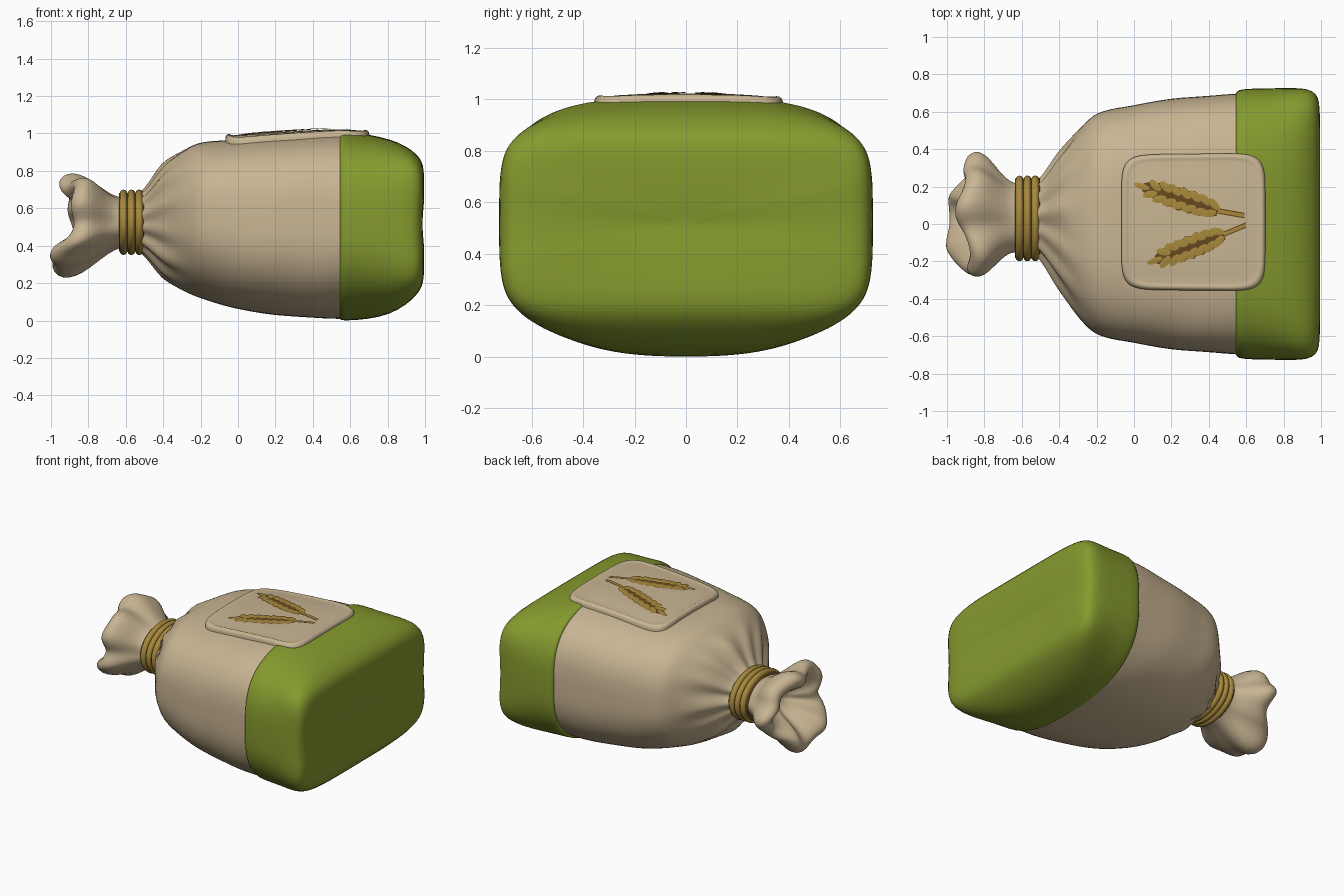
import bpy, math

if "Cube" in bpy.data.objects:
    bpy.data.objects.remove(bpy.data.objects["Cube"])

def material(name, rgb):
    m = bpy.data.materials.new(name)
    m.diffuse_color = (*rgb, 1)
    m.use_nodes = True
    m.node_tree.nodes["Principled BSDF"].inputs["Base Color"].default_value = m.diffuse_color
    return m

LINEN = material("linen beige", (0.58, 0.46, 0.29))
GREEN = material("leaf green", (0.235, 0.325, 0.027))
GOLD = material("straw gold", (0.39, 0.25, 0.045))
BROWN = material("dark brown", (0.13, 0.066, 0.013))

def make(name, verts, faces, mat, subsurf=0):
    me = bpy.data.meshes.new(name)
    me.from_pydata(verts, [], faces)
    me.materials.append(mat)
    ob = bpy.data.objects.new(name, me)
    bpy.context.collection.objects.link(ob)
    for p in me.polygons:
        p.use_smooth = True
    if subsurf:
        md = ob.modifiers.new("smooth", 'SUBSURF')
        md.levels = md.render_levels = subsurf
    return ob

def loft(name, rings, mat, subsurf=0, close_start=False, close_end=True):
    n = len(rings[0])
    verts = [v for r in rings for v in r]
    faces = [(i*n+j, i*n+(j+1) % n, (i+1)*n+(j+1) % n, (i+1)*n+j)
             for i in range(len(rings)-1) for j in range(n)]
    if close_start:
        faces.append(tuple(reversed(range(n))))
    if close_end:
        faces.append(tuple(range((len(rings)-1)*n, len(rings)*n)))
    return make(name, verts, faces, mat, subsurf)

def spow(v, e):
    return math.copysign(abs(v)**e, v)

def section(x, hw, lo, hi, nt, nb, yc=0, seg=72, wave=None, s=1):
    """Rounded-box ring in the yz plane, separate roundness for top and bottom."""
    ring, mid, hh = [], (lo+hi)/2, (hi-lo)/2
    for j in range(seg):
        t = 2*math.pi*j/seg
        n = nt if math.sin(t) >= 0 else nb
        k = s*(1 + (wave(t) if wave else 0))
        ring.append((x, yc + hw*k*spow(math.cos(t), 2/n),
                     mid + hh*k*spow(math.sin(t), 2/n)))
    return ring

# sack profile: x, half width, bottom, top, top roundness, bottom roundness, y centre
BODY = [(-.62, .17, .41, .64, 2, 2, .03), (-.54, .185, .38, .67, 2, 2, .03),
        (-.49, .225, .34, .71, 2, 2, .02), (-.40, .36, .235, .83, 2.2, 2.1, .01),
        (-.30, .495, .165, .905, 2.5, 2.2, 0), (-.20, .585, .12, .95, 2.8, 2.3, 0),
        (0, .635, .06, .968, 3, 2.4, 0), (.25, .672, .025, .985, 3.2, 2.5, 0),
        (.56, .695, .01, .998, 3.3, 2.5, 0), (.75, .69, .04, .98, 3.3, 2.5, 0)]

def profile(x):
    """Smooth interpolation of the sack profile."""
    i = max(k for k in range(len(BODY)-1) if k == 0 or BODY[k][0] <= x)
    a, b = BODY[i], BODY[i+1]
    p, q = BODY[max(i-1, 0)], BODY[min(i+2, len(BODY)-1)]
    h = b[0]-a[0]
    u = (x-a[0])/h
    out = []
    for c in range(1, 7):
        ma = (b[c]-p[c])/(b[0]-p[0])*h
        mb = (q[c]-a[c])/(q[0]-a[0])*h
        out.append((2*u**3-3*u*u+1)*a[c] + (u**3-2*u*u+u)*ma
                   + (3*u*u-2*u**3)*b[c] + (u**3-u*u)*mb)
    return out

def top_z(x, y):
    hw, lo, hi, n = profile(x)[:4]
    return (lo+hi)/2 + (hi-lo)/2*(1-min(abs(y)/hw, 1)**n)**(1/n)

# sack body with pleats gathered at the neck
rings = []
for i in range(57):
    x = -.62 + 1.32*i/56
    hw, lo, hi, nt, nb, yc = profile(x)
    f = .055*math.exp(-((x+.46)/.11)**2)
    wave = lambda t: f*(math.cos(13*t+.6)+.6*math.cos(8*t+1)) \
        + .005*math.sin(3*t+7*x)*math.sin(9*x+t)
    rings.append(section(x, hw, lo, hi, nt, nb, yc, 120, wave))
loft("sack_body", rings, LINEN, close_start=True)

# green bottom cap, squared off at its end with a soft sunken crease
CAP = [(.56, .67, .03, .97, 3.3, 2.5), (.543, .685, .015, .99, 3.3, 2.5),
       (.545, .71, .002, 1.006, 3.3, 2.5), (.575, .723, -.001, 1.01, 3.3, 2.5),
       (.70, .726, .006, .995, 3.4, 2.6), (.82, .727, .035, .968, 4, 3.2),
       (.90, .727, .085, .932, 5, 4.2), (.955, .715, .135, .89, 6, 5.5),
       (.985, .685, .18, .85, 6, 6), (.994, .62, .235, .80, 6, 6)]
rings = [section(*c) for c in CAP]
for s, dx in ((.8, .001), (.55, -.003), (.3, -.006), (.08, -.008)):
    rings.append(section(.994+dx, .62, .235, .80, 6, 6, s=s))
rings = [[(x - (.012*math.exp(-((z-.51)/.05)**2) if x > .9 else 0), y, z)
          for x, y, z in r] for r in rings]
loft("green_cap", rings, GREEN, 1)

# flared, crumpled mouth beyond the tie, folding inward to a hollow
MOUTH = [(-.60, .18, .13, 0), (-.66, .185, .14, .3), (-.72, .23, .185, .6),
         (-.79, .295, .245, 1), (-.85, .325, .27, 1.1), (-.90, .315, .255, 1.1),
         (-.925, .28, .22, 1.1), (-.915, .24, .18, 1.2), (-.87, .19, .14, 1.3),
         (-.80, .13, .09, 1), (-.73, .07, .05, .5)]
rings = []
for x, ry, rz, w in MOUTH:
    r = []
    for j in range(72):
        t = 2*math.pi*j/72
        k = 1 + w*(.07*math.cos(5*t+.5)+.05*math.cos(3*t-1.2)+.03*math.cos(9*t))
        lean = max(0, min(1, (-.68-x)/.2))
        dx = lean*(.035*math.sin(t) + .045*math.cos(2*t+.4)
                   + .02*math.cos(5*t+2) - .008)
        r.append((x+dx, .03+ry*k*math.cos(t), .525+rz*k*math.sin(t)))
    rings.append(r)
loft("sack_mouth", rings, LINEN, 1)

# rope tie: brown core with three gold coils
def oval(x, ry, rz, seg=64):
    return [(x, .03+ry*math.cos(2*math.pi*j/seg), .525+rz*math.sin(2*math.pi*j/seg))
            for j in range(seg)]

loft("tie_core", [oval(-.637, .17, .12), oval(-.637, .213, .157),
                  oval(-.503, .213, .157), oval(-.503, .17, .12)], BROWN)
for i, x in enumerate((-.612, -.57, -.528)):
    coil = []
    for k in range(13):
        a = 2*math.pi*k/12
        d = .022*math.sin(a)
        coil.append(oval(x-.021*math.cos(a), .207+d, .153+d))
    loft(f"tie_coil_{i+1}", coil, GOLD, close_end=False)

# padded label following the top of the sack
LABEL = [(1, -.03), (1.0, .012), (.99, .024), (.965, .031), (.94, .031), (.915, .026),
         (.89, .024), (.75, .024), (.6, .024), (.45, .024), (.3, .024), (.15, .024), (.01, .024)]
rings = []
for s, h in LABEL:
    r = []
    for j in range(96):
        t = 2*math.pi*j/96
        x = .317 + .385*s*spow(math.cos(t), 2/7)
        y = .01 + .365*s*spow(math.sin(t), 2/7)*(1+.03*(x-.3))
        r.append((x, y, top_z(x, y)+h))
    rings.append(r)
loft("label_patch", rings, LINEN)

# wheat ears: brown backing plate with raised gold grains and a stalk
def on_label(x, y, h):
    return (x, y, top_z(x, y)+.024+h)

def wheat_ear(name, base, tip, stalk_end):
    L = math.dist(base, tip)
    dx, dy = (tip[0]-base[0])/L, (tip[1]-base[1])/L
    place = lambda u, v, h: on_label(base[0]+u*dx-v*dy, base[1]+u*dy+v*dx, h)
    verts, faces = [], []
    for i in range(15):                                   # backing
        u = i/14
        w = .066*math.sin(math.pi*(.08+.88*u))**.5*(1.0 if i % 2 else .82)
        verts += [place(u*L*.96, v, .004) for v in (-w, 0, w)]
        if i:
            b = 3*i
            faces += [(b-3, b, b+1, b-2), (b-2, b+1, b+2, b-1)]
    make(name+"_backing", verts, faces, BROWN)
    verts, faces = [], []

    def grain(u, v, angle, length, width):
        b = len(verts)
        verts.append(place(u, v, .009))
        for k in range(10):
            t = 2*math.pi*k/10
            p, q = length*math.cos(t), width*math.sin(t)
            verts.append(place(u+p*math.cos(angle)-q*math.sin(angle),
                               v+p*math.sin(angle)+q*math.cos(angle), .0065))
        faces.extend((b, b+1+k, b+1+(k+1) % 10) for k in range(10))

    for i in range(7):
        for side in (-1, 1):
            w = .036*(1 if 0 < i < 6 else .75)
            grain(L*(.07+.125*i)+(.012 if side > 0 else 0), side*w, side*.5, .04, .020)
    grain(L*.97, 0, 0, .045, .016)
    make(name+"_grains", verts, faces, GOLD)
    # stalk: brown outline strip with a gold strip on top
    for part, w, h, m in (("stalk_edge", .015, .004, BROWN), ("stalk", .009, .007, GOLD)):
        verts = []
        for i in range(6):
            u = i/5
            x = base[0]+(stalk_end[0]-base[0])*u
            y = base[1]+(stalk_end[1]-base[1])*u
            verts += [on_label(x, y-w, h), on_label(x, y+w, h)]
        make(f"{name}_{part}", verts,
             [(2*i, 2*i+2, 2*i+3, 2*i+1) for i in range(5)], m)

wheat_ear("wheat_upper", (.45, .07), (.03, .205), (.59, .045))
wheat_ear("wheat_lower", (.48, -.055), (.10, -.2), (.60, -.005))
